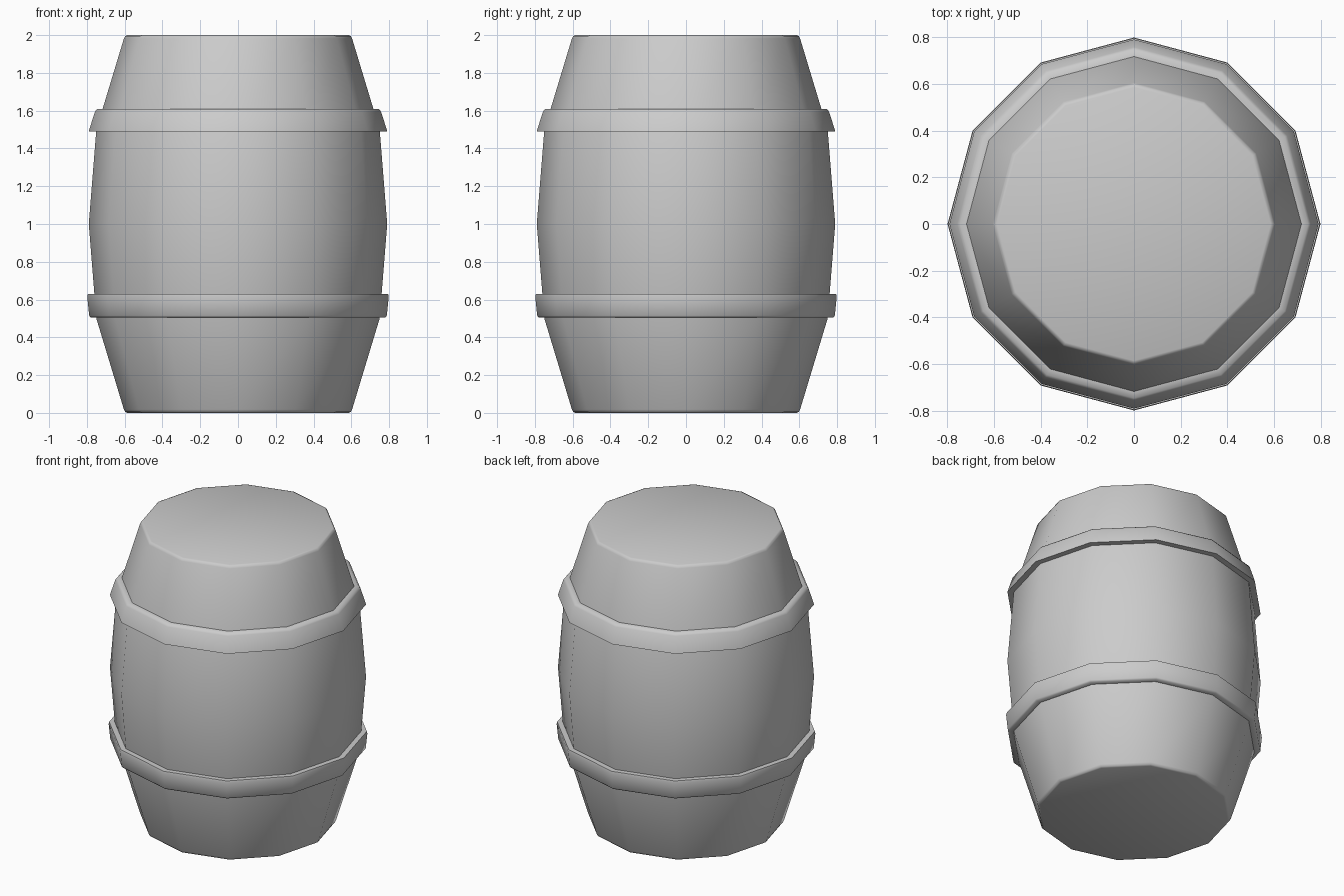
import bpy, bmesh
from math import cos, sin, pi, radians

if "Cube" in bpy.data.objects:
    bpy.data.objects.remove(bpy.data.objects["Cube"])

SIDES = 12

def lathe(name, profile, closed, angle):
    """Turn an (r, z) profile round the z axis; closed = ring, open = capped solid."""
    bm = bmesh.new()
    cols = [[bm.verts.new((r * cos(2 * pi * i / SIDES), r * sin(2 * pi * i / SIDES), z))
             for r, z in profile] for i in range(SIDES)]
    n = len(profile)
    for i in range(SIDES):
        a, b = cols[i], cols[(i + 1) % SIDES]
        for j in range(n if closed else n - 1):
            k = (j + 1) % n
            bm.faces.new((a[j], b[j], b[k], a[k]))
    if not closed:
        bm.faces.new([c[0] for c in reversed(cols)])
        bm.faces.new([c[-1] for c in cols])
    bmesh.ops.recalc_face_normals(bm, faces=bm.faces)
    me = bpy.data.meshes.new(name)
    bm.to_mesh(me)
    bm.free()
    ob = bpy.data.objects.new(name, me)
    bpy.context.collection.objects.link(ob)
    bpy.ops.object.select_all(action='DESELECT')
    ob.select_set(True)
    bpy.context.view_layer.objects.active = ob
    bpy.ops.object.shade_smooth_by_angle(angle=radians(angle))
    return ob

# bulging body with softened rims
lathe("barrel_body", [(0.585, 0), (0.597, 0.005), (0.604, 0.018), (0.75, 0.5), (0.79, 1.0),
                      (0.75, 1.5), (0.604, 1.982), (0.597, 1.995), (0.585, 2.0)], False, 60)

# two hoops, inner faces sunk just inside the body
lathe("lower_hoop", [(0.74, 0.505), (0.78, 0.505), (0.788, 0.515), (0.798, 0.615),
                     (0.795, 0.63), (0.75, 0.63)], True, 60)
lathe("upper_hoop", [(0.745, 1.49), (0.79, 1.49), (0.786, 1.505), (0.757, 1.595),
                     (0.745, 1.61), (0.71, 1.61)], True, 60)
